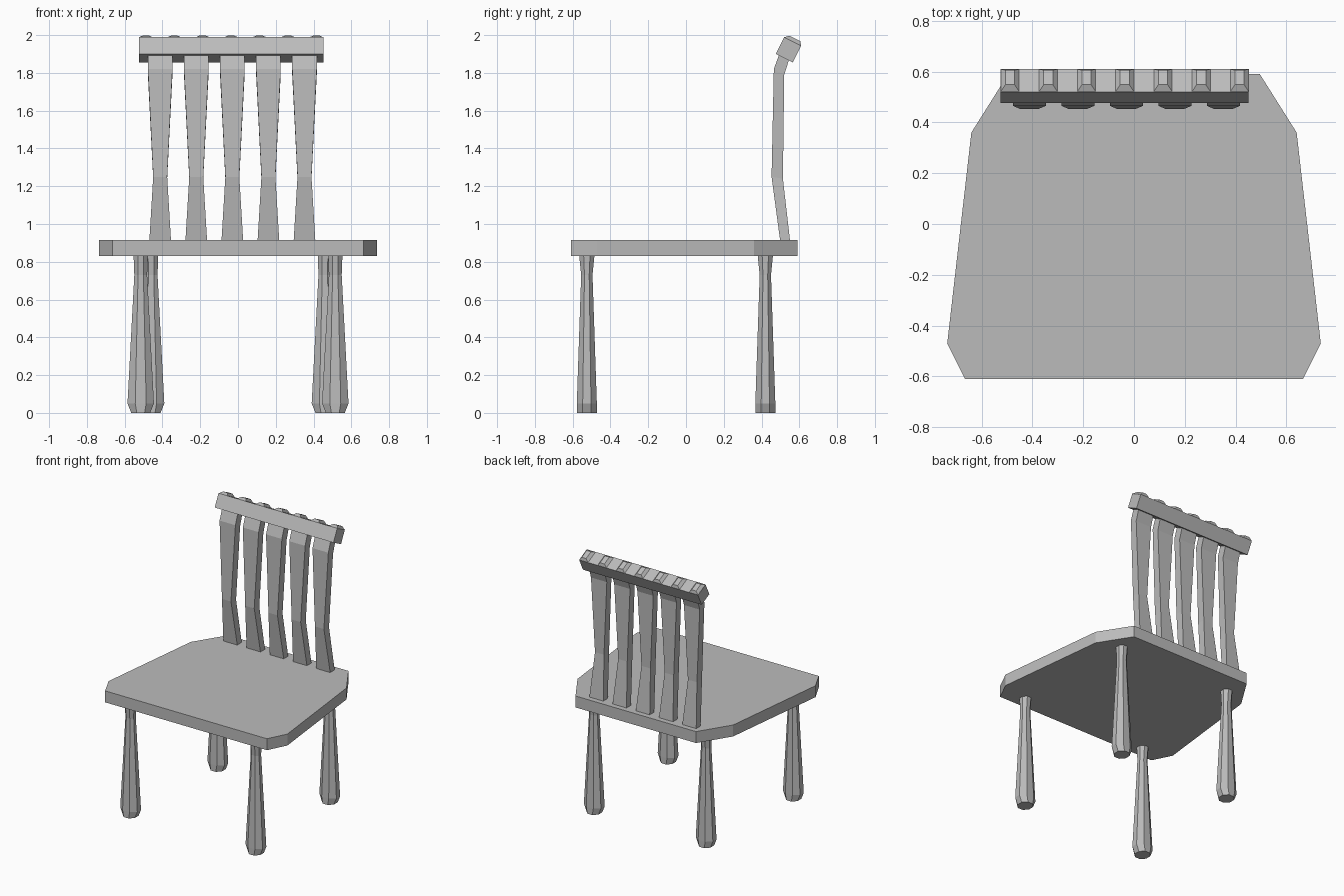
import bpy
import bmesh
from math import cos, sin, pi
from mathutils import Matrix, Vector

cube = bpy.data.objects.get("Cube")
if cube:
    bpy.data.objects.remove(cube, do_unlink=True)

grey = bpy.data.materials.new("plain grey")
grey.use_nodes = True
COLOUR = (0.5, 0.5, 0.5, 1)
grey.diffuse_color = COLOUR
grey.node_tree.nodes["Principled BSDF"].inputs["Base Color"].default_value = COLOUR


def loft(name, rings, matrix=None):
    """Closed solid skinned through rings with equal point counts."""
    bm = bmesh.new()
    loops = [[bm.verts.new(p) for p in ring] for ring in rings]
    n = len(loops[0])
    for low, high in zip(loops, loops[1:]):
        for i in range(n):
            j = (i + 1) % n
            bm.faces.new((low[i], low[j], high[j], high[i]))
    bm.faces.new(loops[0][::-1])
    bm.faces.new(loops[-1])
    bmesh.ops.recalc_face_normals(bm, faces=bm.faces)
    mesh = bpy.data.meshes.new(name)
    bm.to_mesh(mesh)
    bm.free()
    mesh.materials.append(grey)
    obj = bpy.data.objects.new(name, mesh)
    bpy.context.collection.objects.link(obj)
    if matrix:
        obj.matrix_world = matrix
    return obj


def rect(x0, x1, y0, y1, z):
    return [(x0, y0, z), (x1, y0, z), (x1, y1, z), (x0, y1, z)]


# Seat: tapered board with clipped corners
half = [(0.665, -0.61), (0.735, -0.47), (0.64, 0.36), (0.495, 0.59)]
outline = half + [(-x, y) for x, y in reversed(half)]
loft("seat", [[(x, y, z) for x, y in outline] for z in (0.83, 0.915)])

# Legs: eight-sided, flaring to the foot; (height, half width, half depth)
leg_profile = [(0, 0.05, 0.053), (0.05, 0.07, 0.053), (0.73, 0.034, 0.03), (0.84, 0.038, 0.041)]


def leg(name, cx, cy):
    rings = []
    for z, hx, hy in leg_profile:
        angles = [(k + 0.5) * pi / 4 for k in range(8)]
        s = 1 / cos(pi / 8)
        rings.append([(cx + hx * s * cos(a), cy + hy * s * sin(a), z) for a in angles])
    loft(name, rings)


for side, sign in (("left", 1), ("right", -1)):
    leg("front_leg_" + side, sign * 0.515, -0.525)
    leg("back_leg_" + side, sign * 0.46, 0.42)

# Back slats: (half width, front y, front z, back y, back z)
slat_profile = [
    (0.058, 0.5, 0.9, 0.552, 0.9),
    (0.037, 0.453, 1.25, 0.513, 1.24),
    (0.065, 0.465, 1.82, 0.52, 1.79),
    (0.065, 0.505, 1.93, 0.555, 1.9),
]
for i in range(5):
    cx = -0.412 + 0.191 * i
    loft(f"back_slat_{i + 1}", [
        [(cx - w, yf, zf), (cx + w, yf, zf), (cx + w, yb, zb), (cx - w, yb, zb)]
        for w, yf, zf, yb, zb in slat_profile])

# Top rail, tilted backwards
tilt = Matrix.Translation(Vector((-0.0365, 0.5425, 1.9225))) @ Matrix.Rotation(-0.464, 4, "X")
loft("top_rail", [rect(-0.488, 0.488, -0.05, 0.05, z) for z in (-0.05, 0.05)], tilt)

# Faceted studs along the rail
for i in range(7):
    cx = (i - 3) * 0.1505
    loft(f"rail_stud_{i + 1}", [
        rect(cx - 0.037, cx + 0.037, -0.05, 0.05, 0.049),
        rect(cx - 0.018, cx + 0.018, -0.028, 0.036, 0.069)], tilt)
